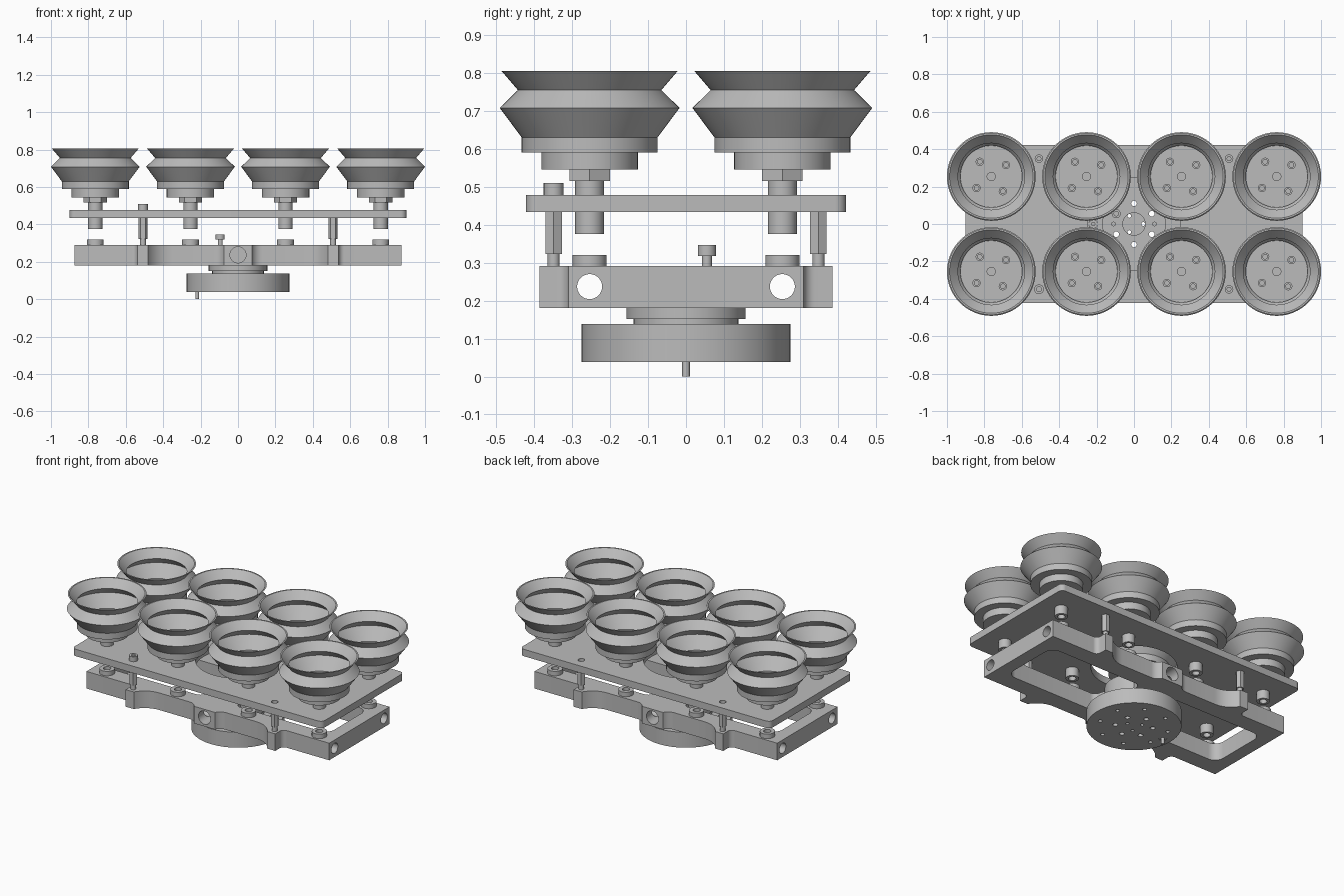
import bpy, bmesh
from math import sin, cos, pi, radians

if "Cube" in bpy.data.objects:
    bpy.data.objects.remove(bpy.data.objects["Cube"], do_unlink=True)

grey = bpy.data.materials.new("machined_grey")
grey.use_nodes = True
grey.diffuse_color = (0.5, 0.5, 0.5, 1)
grey.node_tree.nodes["Principled BSDF"].inputs["Base Color"].default_value = (0.5, 0.5, 0.5, 1)

parts = []


def add(name, mesh, loc=(0, 0, 0)):
    ob = bpy.data.objects.new(name, mesh)
    ob.location = loc
    bpy.context.collection.objects.link(ob)
    parts.append(ob)
    return ob


def finish(bm, name):
    bmesh.ops.remove_doubles(bm, verts=bm.verts, dist=1e-5)
    bmesh.ops.recalc_face_normals(bm, faces=bm.faces)
    mesh = bpy.data.meshes.new(name)
    bm.to_mesh(mesh)
    bm.free()
    mesh.materials.append(grey)
    return mesh


def lathe(name, profile, n=48):
    """Revolve a closed (radius, height) profile around z."""
    bm = bmesh.new()
    rings = [[bm.verts.new((r * cos(2 * pi * i / n), r * sin(2 * pi * i / n), z))
              for r, z in profile] for i in range(n)]
    k = len(profile)
    for i in range(n):
        a, b = rings[i], rings[(i + 1) % n]
        for j in range(k):
            m = (j + 1) % k
            if profile[j][0] + profile[m][0] > 0:
                bm.faces.new((a[j], b[j], b[m], a[m]))
    return finish(bm, name)


def rod(name, r, z0, z1, n=32):
    return lathe(name, [(0, z0), (r, z0), (r, z1), (0, z1)], n)


def tube(name, r, bore, z0, z1, n=32):
    return lathe(name, [(bore, z0), (r, z0), (r, z1), (bore, z1)], n)


def arc(x, y, r, a0, a1, n=8):
    return [(x + r * cos(radians(a0 + (a1 - a0) * i / n)),
             y + r * sin(radians(a0 + (a1 - a0) * i / n))) for i in range(n + 1)]


def circle(x, y, r, n=24):
    return arc(x, y, r, 0, 360, n)[:-1]


def ring_of(r, count, hole, start=0):
    return [circle(r * cos(start + 2 * pi * i / count), r * sin(start + 2 * pi * i / count), hole, 16)
            for i in range(count)]


def slab(name, loops, z0, z1):
    """Extrude an outline with holes."""
    bm = bmesh.new()
    edges = []
    for loop in loops:
        vs = [bm.verts.new((x, y, z0)) for x, y in loop]
        edges += [bm.edges.new((vs[i - 1], vs[i])) for i in range(len(vs))]
    bmesh.ops.triangle_fill(bm, use_beauty=True, use_dissolve=False, edges=edges)
    out = bmesh.ops.extrude_face_region(bm, geom=list(bm.faces))
    top = [v for v in out["geom"] if isinstance(v, bmesh.types.BMVert)]
    bmesh.ops.translate(bm, verts=top, vec=(0, 0, z1 - z0))
    return finish(bm, name)


def mirror4(quarter):
    """Complete an outline from its +x +y quarter, which runs from the y axis to the x side."""
    right = quarter + [(x, -y) for x, y in reversed(quarter)]
    return right + [(-x, y) for x, y in reversed(right)]


SPOTS = [(x, y) for x in (-0.763, -0.254, 0.254, 0.763) for y in (-0.254, 0.254)]
POSTS = [(x, y) for x in (-0.508, 0.508) for y in (-0.349, 0.349)]

# Bellows suction cups, each with its hollow stem
cup = lathe("suction_cup", [
    (0.022, 0.602), (0.022, 0.376), (0.038, 0.376), (0.038, 0.545), (0.127, 0.545),
    (0.127, 0.59), (0.179, 0.59), (0.179, 0.63), (0.237, 0.708), (0.189, 0.755),
    (0.232, 0.805), (0.223, 0.805), (0.178, 0.755), (0.224, 0.708), (0.165, 0.632),
    (0.165, 0.602)], 64)
nut = tube("stem_nut", 0.062, 0.03, 0.516, 0.545, 6)
cup_screw = tube("cup_screw", 0.022, 0.012, 0.598, 0.612, 20)
boss = tube("frame_boss", 0.045, 0.022, 0.283, 0.32)
for x, y in SPOTS:
    add("suction_cup", cup, (x, y, 0))
    add("stem_nut", nut, (x, y, 0))
    add("frame_boss", boss, (x, y, 0))
    for k in range(4):
        a = radians(38 + 90 * k)
        add("cup_screw", cup_screw, (x + 0.1 * cos(a), y + 0.1 * sin(a), 0))

# Upper mounting plate with rounded corners and a central opening
plate_outline = mirror4(arc(0.87, 0.392, 0.03, 90, 0))
plate_holes = [circle(x, y, 0.02) for x, y in POSTS] + [circle(0, 0, 0.25, 64)]
add("upper_plate", slab("upper_plate", [plate_outline] + plate_holes, 0.433, 0.478))

# Hexagonal standoffs on the frame lugs
standoff = tube("standoff", 0.025, 0.012, 0.323, 0.433, 6)
stud = rod("standoff_stud", 0.016, 0.28, 0.324, 20)
for x, y in POSTS:
    add("standoff", standoff, (x, y, 0))
    add("standoff_stud", stud, (x, y, 0))


# Cap screws with hexagonal sockets
def cap_screw(name, x, y, r, z0, z1, z2):
    add(name + "_shank", rod(name + "_shank", r * 0.55, z0, z1, 20), (x, y, 0))
    add(name + "_head", lathe(name + "_head", [
        (0, z1), (r, z1), (r, z2), (r * 0.5, z2), (r * 0.5, z1 + 0.01), (0, z1 + 0.01)], 24), (x, y, 0))


cap_screw("plate_screw", -0.508, -0.349, 0.026, 0.43, 0.478, 0.51)
cap_screw("hub_screw", -0.095, 0.055, 0.024, 0.137, 0.318, 0.346)

# Lower frame: rails with lugs, two windows and a round hub
outline = mirror4(
    arc(0.13, 0.37, 0.06, 205, 270) + arc(0.35, 0.46, 0.15, 270, 330)
    + [(0.538, 0.386)] + arc(0.568, 0.34, 0.03, 180, 270) + [(0.873, 0.31)])
window = (arc(0, 0, 0.17, -50, 50, 16) + arc(0.16, 0.16, 0.04, 180, 90)
          + arc(0.73, 0.14, 0.06, 90, 0) + arc(0.73, -0.14, 0.06, 0, -90)
          + arc(0.16, -0.16, 0.04, 270, 180))
bolts = ring_of(0.11, 6, 0.015, pi / 6)
hub_hole = circle(0, 0, 0.06, 32)
frame = add("lower_frame", slab("lower_frame", [
    outline, window, [(-x, y) for x, y in window], hub_hole] + bolts
    + ring_of(0.11, 2, 0.01), 0.18, 0.291))


# Bores along the rails and through the front and back blocks
def bore(r, length, loc, rot):
    cutter = add("bore_cutter", rod("bore_cutter", r, -length / 2, length / 2), loc)
    parts.remove(cutter)
    cutter.rotation_euler = rot
    cutter.hide_render = True
    cutter.hide_set(True)
    mod = frame.modifiers.new("bore", "BOOLEAN")
    mod.operation, mod.solver, mod.object = "DIFFERENCE", "EXACT", cutter
    return cutter


cutters = []
for s in (-1, 1):
    cutters.append(bore(0.033, 2, (0, s * 0.254, 0.237), (0, pi / 2, 0)))
    cutters.append(bore(0.043, 0.16, (0, s * 0.3, 0.237), (pi / 2, 0, 0)))
bpy.context.view_layer.update()
baked = bpy.data.meshes.new_from_object(frame.evaluated_get(bpy.context.evaluated_depsgraph_get()))
frame.modifiers.clear()
frame.data = baked
for c in cutters:
    bpy.data.objects.remove(c, do_unlink=True)

# Stepped neck and round flange beneath the hub
add("neck_upper", slab("neck_upper", [circle(0, 0, 0.157, 64), hub_hole] + bolts, 0.152, 0.18))
add("neck_lower", slab("neck_lower", [circle(0, 0, 0.138, 64), hub_hole] + bolts, 0.138, 0.152))
add("flange_disc", slab("flange_disc", [circle(0, 0, 0.275, 80), circle(-0.218, 0, 0.024)] + bolts
    + ring_of(0.205, 8, 0.012, pi / 8) + ring_of(0.05, 3, 0.01), 0.038, 0.138))

# Locating pin, its head sunk in the flange
add("locating_pin", rod("locating_pin", 0.01, 0, 0.1, 20), (-0.218, 0, 0))
add("locating_pin_head", tube("locating_pin_head", 0.023, 0.009, 0.039, 0.13, 20), (-0.218, 0, 0))

# Smooth round walls, keep machined edges crisp
bpy.ops.object.select_all(action="DESELECT")
for ob in parts:
    ob.select_set(True)
bpy.context.view_layer.objects.active = frame
bpy.ops.object.shade_smooth_by_angle(angle=radians(30))
